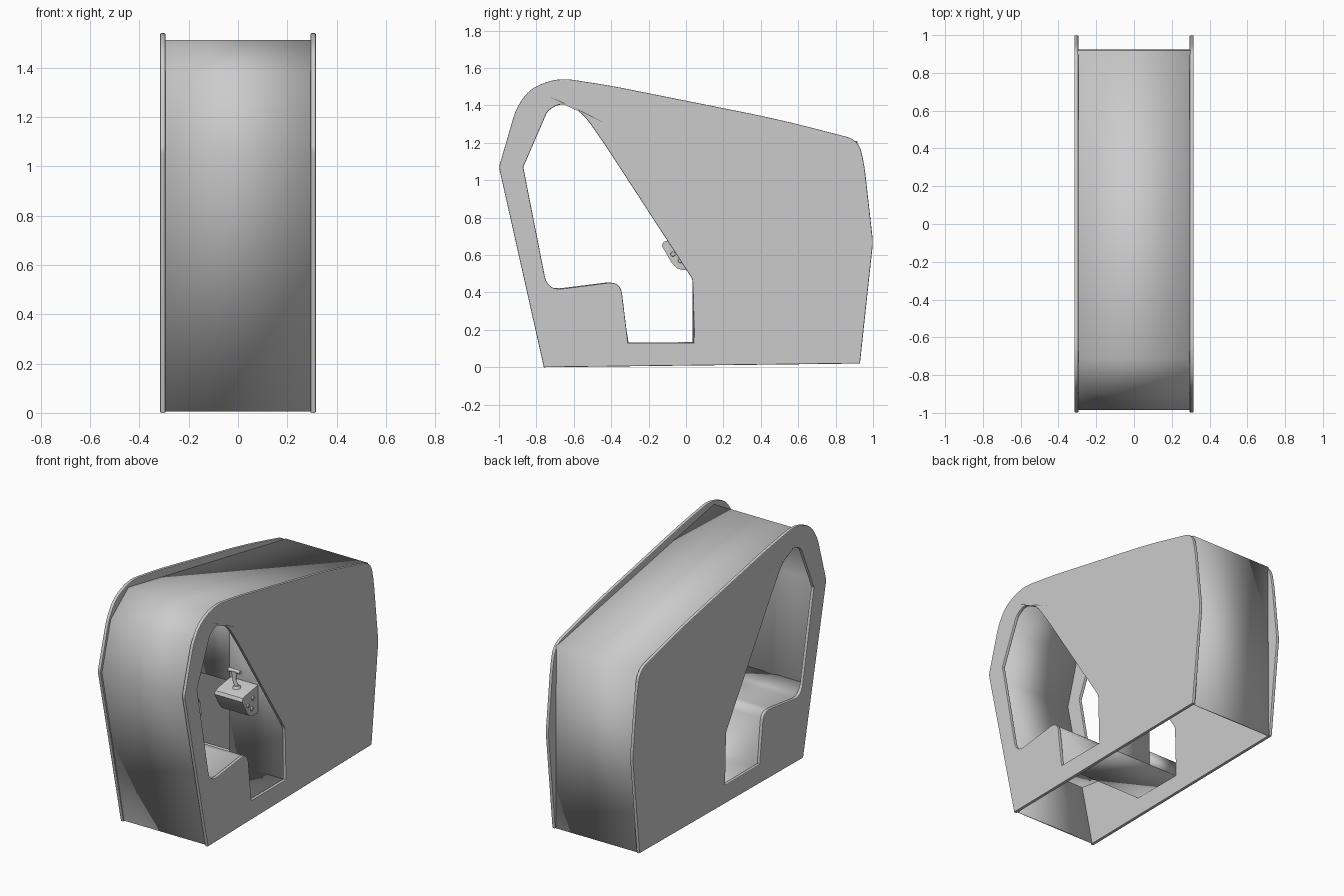
import bpy, bmesh, math
from mathutils import Vector

if "Cube" in bpy.data.objects:
    bpy.data.objects.remove(bpy.data.objects["Cube"])

grey = bpy.data.materials.new("light grey")
grey.diffuse_color = (0.6, 0.6, 0.6, 1)
grey.use_nodes = True
grey.node_tree.nodes["Principled BSDF"].inputs["Base Color"].default_value = grey.diffuse_color


def finish(ob, angle=30):
    ob.data.materials.clear()
    ob.data.materials.append(grey)
    bpy.ops.object.select_all(action='DESELECT')
    ob.select_set(True)
    bpy.context.view_layer.objects.active = ob
    bpy.ops.object.shade_smooth_by_angle(angle=math.radians(angle))
    return ob


def rounded(points, steps=6):
    """Closed (y, z, cut) outline with each corner replaced by a curve."""
    out = []
    n = len(points)
    for i, (y, z, r) in enumerate(points):
        p = Vector((y, z))
        if r == 0:
            out.append(p)
            continue
        a = p + (Vector(points[i - 1][:2]) - p).normalized() * r
        b = p + (Vector(points[(i + 1) % n][:2]) - p).normalized() * r
        for k in range(steps + 1):
            t = k / steps
            out.append(a * (1 - t) ** 2 + p * 2 * t * (1 - t) + b * t * t)
    return out


def side_panel(name, x, loops):
    cu = bpy.data.curves.new(name, 'CURVE')
    cu.dimensions, cu.fill_mode = '2D', 'BOTH'
    cu.extrude, cu.bevel_depth, cu.offset, cu.bevel_resolution = 0.006, 0.005, -0.005, 1
    for pts in loops:
        sp = cu.splines.new('POLY')
        sp.points.add(len(pts) - 1)
        for q, p in zip(sp.points, pts):
            q.co = (p.x, p.y, 0, 1)
        sp.use_cyclic_u = True
    ob = bpy.data.objects.new(name, cu)
    bpy.context.collection.objects.link(ob)
    ob.rotation_euler = (math.pi / 2, 0, math.pi / 2)
    ob.location.x = x
    bpy.ops.object.select_all(action='DESELECT')
    ob.select_set(True)
    bpy.context.view_layer.objects.active = ob
    bpy.ops.object.convert(target='MESH')
    return finish(bpy.context.object)


def extrude(name, pts, x0, x1, closed=False, thick=0.008):
    """Sweep a (y, z) profile along x: a thin sheet, or a solid if closed."""
    bm = bmesh.new()
    a = [bm.verts.new((x0, y, z)) for y, z in pts]
    b = [bm.verts.new((x1, y, z)) for y, z in pts]
    n = len(pts)
    for i in range(n if closed else n - 1):
        j = (i + 1) % n
        bm.faces.new((a[i], a[j], b[j], b[i]))
    if closed:
        bm.faces.new(a)
        bm.faces.new(b[::-1])
    bmesh.ops.recalc_face_normals(bm, faces=bm.faces)
    me = bpy.data.meshes.new(name)
    bm.to_mesh(me)
    bm.free()
    ob = bpy.data.objects.new(name, me)
    bpy.context.collection.objects.link(ob)
    if not closed:
        m = ob.modifiers.new("thickness", 'SOLIDIFY')
        m.thickness, m.offset = thick, 0
    return finish(ob, 20)


# side panels with the entry opening
outer = rounded([(-.76, 0, 0), (-1, 1.07, .02), (-.91, 1.38, .05), (-.84, 1.485, .06),
                 (-.69, 1.55, .09), (-.4, 1.505, .1), (0, 1.425, .2), (.5, 1.325, .2),
                 (.925, 1.215, .07), (.955, 1.07, .05), (1, .67, .03), (.93, .02, 0)])
hole = rounded([(-.87, 1.07, 0), (-.74, 1.37, .02), (-.665, 1.42, .06), (-.56, 1.37, .08),
                (-.44, 1.2, .08), (.035, .47, .02), (.045, .13, 0), (-.31, .13, 0),
                (-.35, .46, .07), (-.74, .41, .08)])
for name, x in (("left_side_panel", -.305), ("right_side_panel", .305)):
    side_panel(name, x, (outer, hole))

# outer skin: front, roof and back sheets
W = .298
extrude("outer_shell", [(-.752, .006), (-.98, 1.06), (-.89, 1.37), (-.71, 1.508),
                        (.915, 1.205), (.92, .02)], -W, W)

# bench seat and footwell floor
bench = [(-.845, .44), (-.72, .42), (-.66, .42), (-.42, .45), (-.385, .447),
         (-.355, .41), (-.31, .13), (.04, .13)]
extrude("seat_and_floor", bench, -W, W)

# inner wall with a doorway on the left
extrude("inner_wall", [(.04, .13), (.04, 1.36)], -.085, W)
extrude("inner_wall_sill", [(.04, .13), (.04, .22)], -W, -.085)
extrude("inner_wall_upper", [(.04, .67), (.04, 1.36)], -W, -.085)

# control box
extrude("control_box", [(-.13, .65), (-.12, .67), (-.10, .677), (.04, .70), (.04, .52),
                        (-.02, .52), (-.05, .53), (-.075, .555)], -.08, .12, closed=True)


def cylinder(name, p, q, r0, r1, sides=16):
    p, q = Vector(p), Vector(q)
    bpy.ops.mesh.primitive_cone_add(vertices=sides, radius1=r0, radius2=r1,
                                    depth=(q - p).length, location=(p + q) / 2)
    ob = bpy.context.object
    ob.name = name
    ob.rotation_euler = (q - p).to_track_quat('Z', 'Y').to_euler()
    return finish(ob, 40)


# control stick and side knobs
cylinder("stick_base", (.02, -.04, .68), (.02, -.04, .70), .028, .018)
cylinder("stick_lower", (.02, -.04, .69), (.005, -.045, .735), .013, .011)
cylinder("stick_upper", (.005, -.045, .73), (0, -.035, .785), .011, .02)
cylinder("stick_grip_top", (-.042, -.035, .787), (.042, -.035, .787), .012, .012)
for i, (y, z) in enumerate(((-.07, .605), (-.03, .57), (-.02, .635))):
    cylinder(f"side_knob_{i + 1}", (.115, y, z), (.128, y, z), .014, .011)
